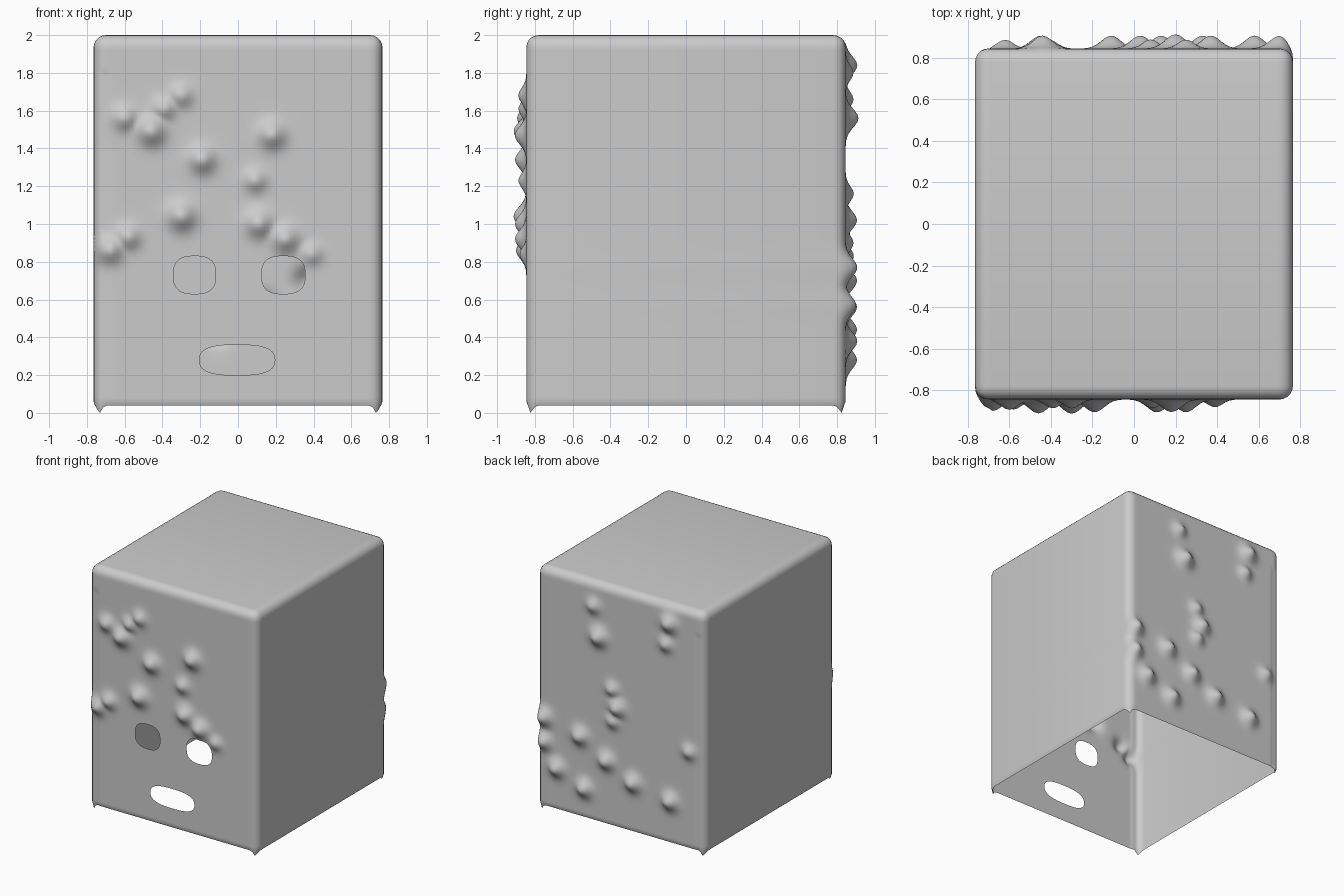
import bpy, bmesh, math
from mathutils import Vector

if "Cube" in bpy.data.objects:
    bpy.data.objects.remove(bpy.data.objects["Cube"])

HX, HY, Z0, Z1, R = 0.765, 0.845, 0.04, 2.0, 0.065

# Raised lumps: x, z, size
front_lumps = [(-.60, 1.56, .8), (-.46, 1.49, 1.1), (-.39, 1.61, .7), (-.30, 1.68, .7),
               (-.19, 1.34, 1), (.18, 1.47, 1), (.09, 1.23, .7), (-.30, 1.04, 1.1),
               (.11, 1.0, 1), (.25, .92, 1), (.39, .84, .6), (-.58, .93, .8), (-.68, .86, .9)]
back_lumps = [(.25, 1.80, .7), (.20, 1.56, 1.1), (-.44, 1.84, 1), (-.41, 1.66, .7),
              (.08, 1.16, .7), (.03, 1.02, 1), (.07, .90, .7), (.37, .70, 1),
              (.13, .56, 1), (.58, .38, 1), (.33, .28, 1), (-.11, .44, 1),
              (-.45, .38, 1), (.70, .77, 1), (.70, .57, .9), (-.62, .83, .7)]
# Openings: centre x, centre z, half width, half height
holes = [(-.23, .73, .112, .10), (.24, .73, .115, .10), (-.005, .28, .20, .08)]


def hole_value(x, z, h):
    """Superellipse radius: below 1 is inside the opening."""
    return (abs((x - h[0]) / h[2]) ** 2.7 + abs((z - h[1]) / h[3]) ** 2.7) ** (1 / 2.7)


# Rounded box, open at the bottom
bm = bmesh.new()
bmesh.ops.create_cube(bm, size=1)
for v in bm.verts:
    v.co = Vector((v.co.x * 2 * HX, v.co.y * 2 * HY, Z0 + (v.co.z + .5) * (Z1 - Z0)))
edges = [e for e in bm.edges if max(v.co.z for v in e.verts) > 1]
bmesh.ops.bevel(bm, geom=edges, offset=R, segments=5, profile=.5, affect='EDGES')
bm.normal_update()
bmesh.ops.delete(bm, geom=[f for f in bm.faces if f.normal.z < -.9], context='FACES')

# Fine grid over the front and back walls
cuts = [((-.70 + .02 * i, 0, 0), (1, 0, 0)) for i in range(71)]
cuts += [((0, 0, .06 + .02 * i), (0, 0, 1)) for i in range(94)]
for co, no in cuts:
    bmesh.ops.bisect_plane(bm, geom=bm.verts[:] + bm.edges[:] + bm.faces[:],
                           dist=1e-5, plane_co=co, plane_no=no)

# Eye and mouth openings, rims snapped to a smooth outline
bm.normal_update()
inside = [f for f in bm.faces if f.normal.y < -.9 and
          any(hole_value(f.calc_center_median().x, f.calc_center_median().z, h) < 1 for h in holes)]
bmesh.ops.delete(bm, geom=inside, context='FACES')
for v in bm.verts:
    if v.is_boundary and v.co.z > .1:
        h = min(holes, key=lambda q: abs(hole_value(v.co.x, v.co.z, q) - 1))
        r = hole_value(v.co.x, v.co.z, h)
        v.co.x = h[0] + (v.co.x - h[0]) / r
        v.co.z = h[1] + (v.co.z - h[1]) / r

# Lumps, left corner seams and pulled-down corner points
for v in bm.verts:
    x, y, z = v.co
    if abs(y) > HY - R:
        s = -1 if y < 0 else 1
        d = 0
        for lx, lz, size in (front_lumps if s < 0 else back_lumps):
            w = .046 * size ** .5
            d = max(d, .062 * size * math.exp(-((x - lx) ** 2 + (z - lz) ** 2) / (2 * w * w)))
        if z < 1.8:
            d -= .008 * math.exp(-((x + .70) / .012) ** 2)
        v.co.y += s * d
    if z < .1:
        q = (abs(x) - .735) ** 2 + (abs(y) - .82) ** 2 + (z - Z0) ** 2
        v.co.z -= .04 * math.exp(-q / .0005)
        if z < Z0 + .01:
            v.co.x *= .99
            v.co.y *= .99
low = min(v.co.z for v in bm.verts)
for v in bm.verts:
    if v.co.z < low + .004:
        v.co.z = 0

mesh = bpy.data.meshes.new("box_mask")
bm.to_mesh(mesh)
bm.free()
mask = bpy.data.objects.new("box_mask", mesh)
bpy.context.collection.objects.link(mask)
bpy.context.view_layer.objects.active = mask
mask.select_set(True)
bpy.ops.object.shade_smooth_by_angle(angle=math.radians(50))
